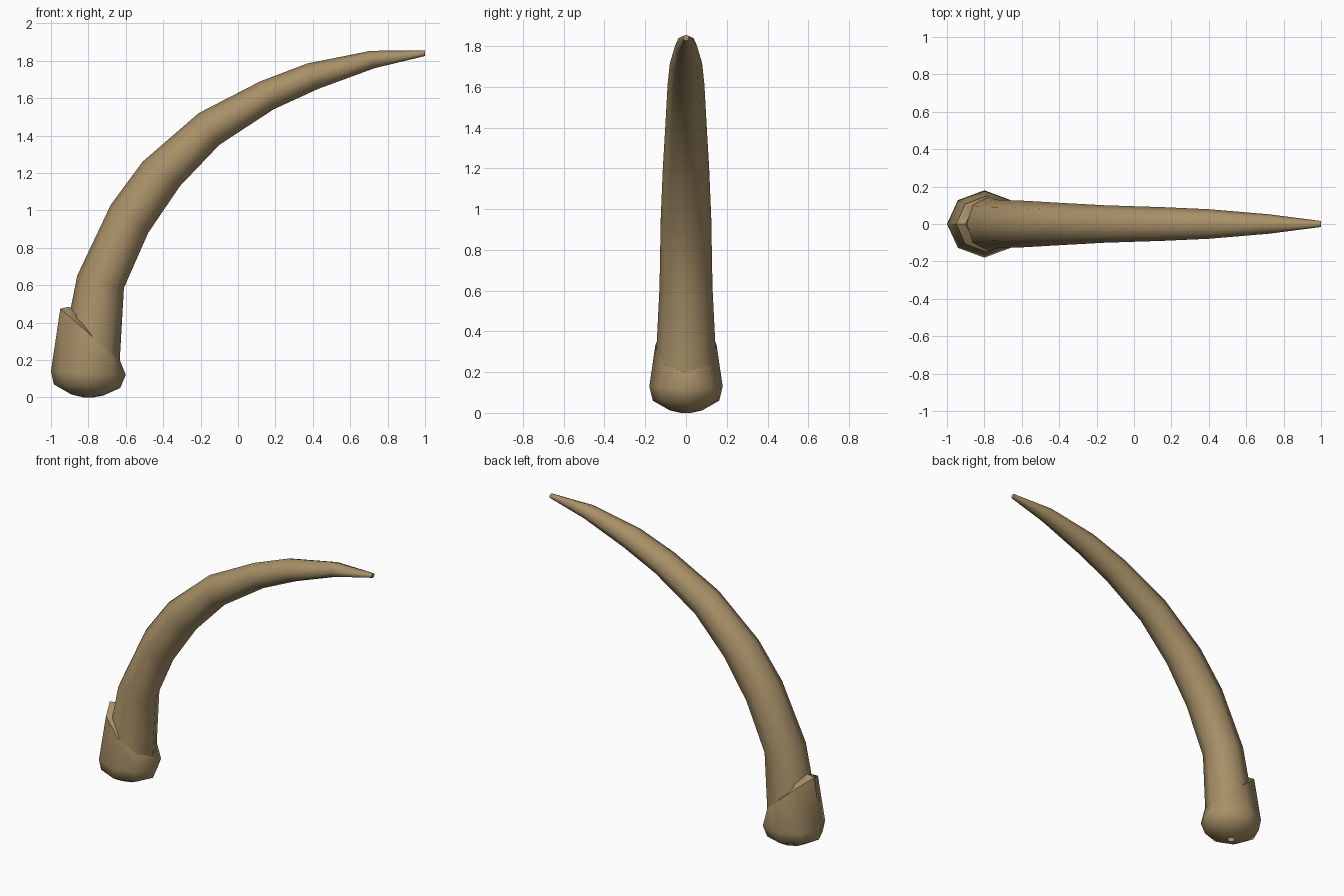
import bpy, bmesh, math
from mathutils import Vector

if "Cube" in bpy.data.objects:
    bpy.data.objects.remove(bpy.data.objects["Cube"])

tan = bpy.data.materials.new("tan horn")
tan.diffuse_color = (0.39, 0.28, 0.137, 1)
tan.use_nodes = True
tan.node_tree.nodes["Principled BSDF"].inputs["Base Color"].default_value = tan.diffuse_color
SIDES = 8


def loft(name, sections):
    """Skin elliptical rings, each given as outer x,z, inner x,z, half width in y."""
    bm = bmesh.new()
    rings = []
    for xo, zo, xi, zi, w in sections:
        a, b = Vector((xo, 0, zo)), Vector((xi, 0, zi))
        mid, half = (a + b) / 2, (a - b) / 2
        ring = []
        for k in range(SIDES):
            t = math.tau * k / SIDES
            ring.append(bm.verts.new(mid + half * math.cos(t) + Vector((0, w * math.sin(t), 0))))
        rings.append(ring)
    for r, s in zip(rings, rings[1:]):
        for k in range(SIDES):
            n = (k + 1) % SIDES
            bm.faces.new((r[k], r[n], s[n], s[k]))
    bm.faces.new(rings[0])
    bm.faces.new(rings[-1])
    bmesh.ops.recalc_face_normals(bm, faces=bm.faces)
    mesh = bpy.data.meshes.new(name)
    bm.to_mesh(mesh)
    bm.free()
    mesh.materials.append(tan)
    obj = bpy.data.objects.new(name, mesh)
    bpy.context.collection.objects.link(obj)
    bpy.context.view_layer.objects.active = obj
    obj.select_set(True)
    bpy.ops.object.shade_smooth_by_angle(angle=math.radians(50))
    obj.select_set(False)


# Curved, tapering horn
loft("horn", [
    (-.95, .20, -.635, .15, .152),
    (-.86, .65, -.61, .585, .130),
    (-.68, 1.03, -.48, .88, .124),
    (-.51, 1.26, -.31, 1.13, .114),
    (-.21, 1.52, -.10, 1.35, .100),
    (.12, 1.69, .19, 1.54, .090),
    (.37, 1.785, .43, 1.65, .079),
    (.71, 1.853, .73, 1.76, .052),
    (1.0, 1.855, 1.0, 1.825, .016),
])

# Root cup with slanted rim and a small hole underneath
loft("root_cup", [
    (-.825, .06, -.775, .06, .025),
    (-.825, 0, -.775, 0, .025),
    (-.89, .015, -.72, .01, .08),
    (-.985, .07, -.63, .05, .163),
    (-1.0, .14, -.60, .12, .18),
    (-.95, .475, -.63, .195, .15),
    (-.90, .485, -.66, .195, .12),
])
